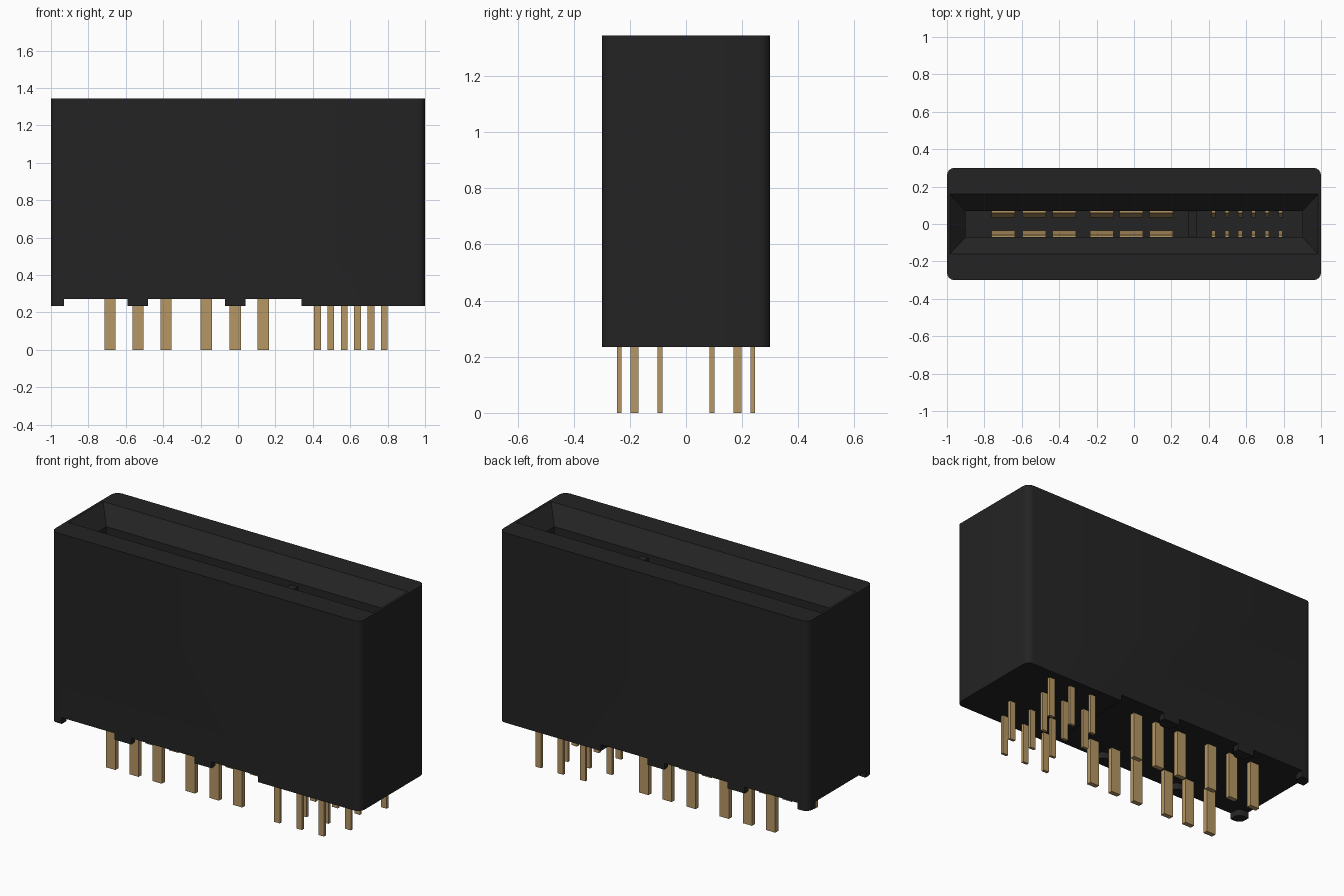
import bpy, bmesh, math

if "Cube" in bpy.data.objects:
    bpy.data.objects.remove(bpy.data.objects["Cube"])


def material(name, rgb):
    m = bpy.data.materials.new(name)
    m.diffuse_color = (*rgb, 1)
    m.use_nodes = True
    m.node_tree.nodes["Principled BSDF"].inputs["Base Color"].default_value = m.diffuse_color
    return m


BLACK = material("black plastic", (0.017, 0.017, 0.017))
BRASS = material("brass", (0.47, 0.31, 0.13))


def finish(name, bm, mat):
    bmesh.ops.recalc_face_normals(bm, faces=bm.faces)
    me = bpy.data.meshes.new(name)
    bm.to_mesh(me)
    bm.free()
    me.materials.append(mat)
    ob = bpy.data.objects.new(name, me)
    bpy.context.collection.objects.link(ob)
    return ob


def prism(bm, pts, vec):
    """Extrude a closed outline of 3D points along vec."""
    a = [bm.verts.new(p) for p in pts]
    b = [bm.verts.new([c + d for c, d in zip(p, vec)]) for p in pts]
    bm.faces.new(a)
    bm.faces.new(b)
    for i in range(len(a)):
        j = (i + 1) % len(a)
        bm.faces.new((a[i], a[j], b[j], b[i]))


def box(bm, x, y, z0, z1, sx, sy):
    hx, hy = sx / 2, sy / 2
    prism(bm, [(x - hx, y - hy, z0), (x + hx, y - hy, z0),
               (x + hx, y + hy, z0), (x - hx, y + hy, z0)], (0, 0, z1 - z0))


def ring(bm, hx, hy, r, z, n=5):
    """Rounded rectangle loop; r = 0 gives sharp corners after merging."""
    out = []
    for q, (sx, sy) in enumerate(((1, 1), (-1, 1), (-1, -1), (1, -1))):
        for k in range(n):
            a = math.radians(90 * (q + k / (n - 1)))
            out.append(bm.verts.new((sx * (hx - r) + r * math.cos(a),
                                     sy * (hy - r) + r * math.sin(a), z)))
    return out


# Housing: outer wall, top rim, lead-in funnel and card slot
TOP, BOTTOM, STEP, FLOOR = 1.345, 0.235, 0.272, 0.45
bm = bmesh.new()
rings = [ring(bm, *p) for p in ((1, 0.3, 0.04, BOTTOM), (1, 0.3, 0.04, TOP),
                                (0.985, 0.16, 0, TOP), (0.9, 0.07, 0, TOP - 0.09),
                                (0.9, 0.07, 0, FLOOR))]
for lo, hi in zip(rings, rings[1:]):
    for i in range(len(lo)):
        j = (i + 1) % len(lo)
        bm.faces.new((lo[i], lo[j], hi[j], hi[i]))
bm.faces.new(rings[0])
bm.faces.new(rings[-1])
bmesh.ops.remove_doubles(bm, verts=bm.verts, dist=1e-5)
housing = finish("housing", bm, BLACK)


# Underside relief: cutter outline that leaves corner feet and edge standoffs
def arc(cx, cy, r, end, n=8):
    return [(cx + r * math.cos(math.radians(end * k / n)),
             cy + r * math.sin(math.radians(end * k / n))) for k in range(n + 1)]


half = [(0.34, 0.4)]
for c in (-0.015, -0.535):
    half += [(c + 0.055, 0.4)] + arc(c, 0.28, 0.055, -180) + [(c - 0.055, 0.4)]
half += [(-0.93, 0.4)] + arc(-0.965, 0.265, 0.035, -90, 4) + [(-1.1, 0.23)]
outline = half + [(x, -y) for x, y in reversed(half)]
bm = bmesh.new()
prism(bm, [(x, y, 0.1) for x, y in outline], (0, 0, STEP - 0.1))
cutter = finish("underside_cutter", bm, BLACK)
cutter.hide_render = True
mod = housing.modifiers.new("underside relief", 'BOOLEAN')
mod.operation = 'DIFFERENCE'
mod.solver = 'EXACT'
mod.object = cutter
bpy.context.view_layer.objects.active = housing
housing.select_set(True)
bpy.ops.object.modifier_apply(modifier=mod.name)
bpy.data.objects.remove(cutter)
bpy.ops.object.shade_smooth_by_angle(angle=math.radians(30))

# Key rib that divides the slot
bm = bmesh.new()
box(bm, 0.315, 0, FLOOR, TOP - 0.11, 0.045, 0.14)
finish("key_rib", bm, BLACK)

# Solder pins: wide power pins in two rows, narrow signal pins staggered
POWER = (-0.685, -0.535, -0.385, -0.17, -0.015, 0.135)
SIGNAL = [0.425 + 0.0715 * i for i in range(6)]
bm = bmesh.new()
for x in POWER:
    for y in (-0.183, 0.183):
        box(bm, x, y, 0, 0.3, 0.06, 0.028)
finish("power_pins", bm, BRASS)
bm = bmesh.new()
for i, x in enumerate(SIGNAL):
    for y in ((0.093, -0.238) if i % 2 == 0 else (-0.093, 0.238)):
        box(bm, x, y, 0, 0.3, 0.036, 0.017)
finish("signal_pins", bm, BRASS)


# Spring contacts bulging out of both slot walls
def contacts(name, xs, width):
    bm = bmesh.new()
    for x in xs:
        for s in (-1, 1):
            prof = [(0.069, 0.5), (0.055, 0.5), (0.034, 0.85), (0.036, 0.92),
                    (0.06, 1.05), (0.069, 1.05)]
            prism(bm, [(x - width / 2, s * y, z) for y, z in prof], (width, 0, 0))
    finish(name, bm, BRASS)


contacts("power_contacts", (-0.7, -0.533, -0.373, -0.172, -0.015, 0.145), 0.125)
contacts("signal_contacts", SIGNAL, 0.022)
